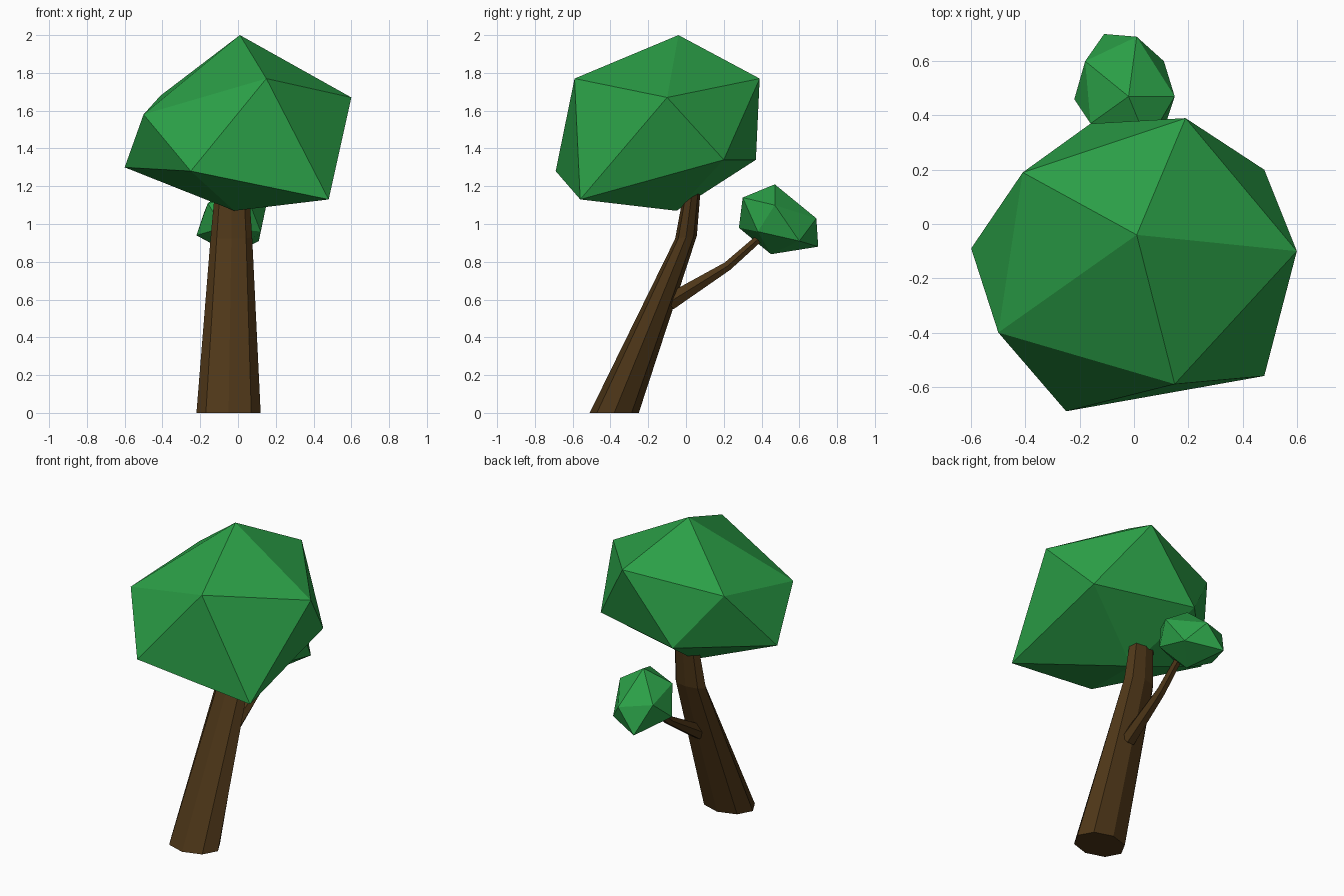
import bpy
from math import sin, cos, pi, radians
from mathutils import Vector

if "Cube" in bpy.data.objects:
    bpy.data.objects.remove(bpy.data.objects["Cube"])


def material(name, rgb):
    m = bpy.data.materials.new(name)
    m.diffuse_color = (*rgb, 1)
    m.use_nodes = True
    m.node_tree.nodes["Principled BSDF"].inputs["Base Color"].default_value = m.diffuse_color
    return m


bark = material("bark", (0.075, 0.037, 0.009))
leaf = material("leaf", (0.024, 0.35, 0.063))


def make(name, verts, faces, mat):
    me = bpy.data.meshes.new(name)
    me.from_pydata(verts, [], faces)
    me.materials.append(mat)
    ob = bpy.data.objects.new(name, me)
    bpy.context.collection.objects.link(ob)
    return ob


def limb(name, sides, rings):
    """Capped tapering tube; each ring is (centre, x radius, other radius, tilt about x)."""
    verts, faces = [], []
    for c, rx, ry, tilt in rings:
        t = radians(tilt)
        for i in range(sides):
            a = 2 * pi * i / sides
            verts.append(Vector(c) + Vector((rx * cos(a), ry * sin(a) * cos(t), ry * sin(a) * sin(t))))
    for k in range(len(rings) - 1):
        for i in range(sides):
            j = (i + 1) % sides
            a, b = k * sides, (k + 1) * sides
            faces.append((a + i, a + j, b + j, b + i))
    faces.append(tuple(reversed(range(sides))))
    faces.append(tuple(range(len(verts) - sides, len(verts))))
    return make(name, verts, faces, bark)


def crown(name, top, upper, lower, bottom):
    """Irregular icosahedron: pole, two staggered rings of five, pole."""
    verts = [top, *upper, *lower, bottom]
    faces = []
    for i in range(5):
        j = (i + 1) % 5
        u, v, p, q = 1 + i, 1 + j, 6 + i, 6 + j
        faces += [(0, u, v), (u, p, v), (v, p, q), (11, q, p)]
    return make(name, verts, faces, leaf)


# Leaning trunk with a bend below the crown
limb("trunk", 8, [
    ((-0.05, -0.38, 0.00), 0.17, 0.13, 0),
    ((-0.035, 0.00, 0.93), 0.11, 0.058, 8),
    ((-0.03, 0.05, 1.30), 0.08, 0.037, 0),
])

# Side branch
limb("branch", 6, [
    ((-0.03, -0.09, 0.585), 0.048, 0.05, -58),
    ((-0.025, 0.22, 0.777), 0.032, 0.028, -52),
    ((-0.02, 0.45, 0.98), 0.022, 0.022, -50),
])

# Main foliage
crown("main_foliage", (0.01, -0.04, 2.0),
      [(0.15, -0.59, 1.77), (0.60, -0.10, 1.67), (0.19, 0.39, 1.77),
       (-0.41, 0.19, 1.68), (-0.50, -0.40, 1.58)],
      [(0.48, -0.56, 1.13), (0.48, 0.20, 1.34), (-0.16, 0.37, 1.34),
       (-0.60, -0.09, 1.30), (-0.25, -0.69, 1.28)],
      (-0.02, -0.05, 1.07))

# Small foliage on the branch
crown("small_foliage", (-0.02, 0.47, 1.21),
      [(0.05, 0.30, 1.14), (0.15, 0.47, 1.10), (0.01, 0.69, 1.03),
       (-0.18, 0.60, 1.06), (-0.16, 0.37, 1.11)],
      [(0.12, 0.38, 0.96), (0.11, 0.60, 0.91), (-0.11, 0.70, 0.88),
       (-0.22, 0.46, 0.94), (-0.08, 0.28, 0.98)],
      (-0.03, 0.45, 0.84))
